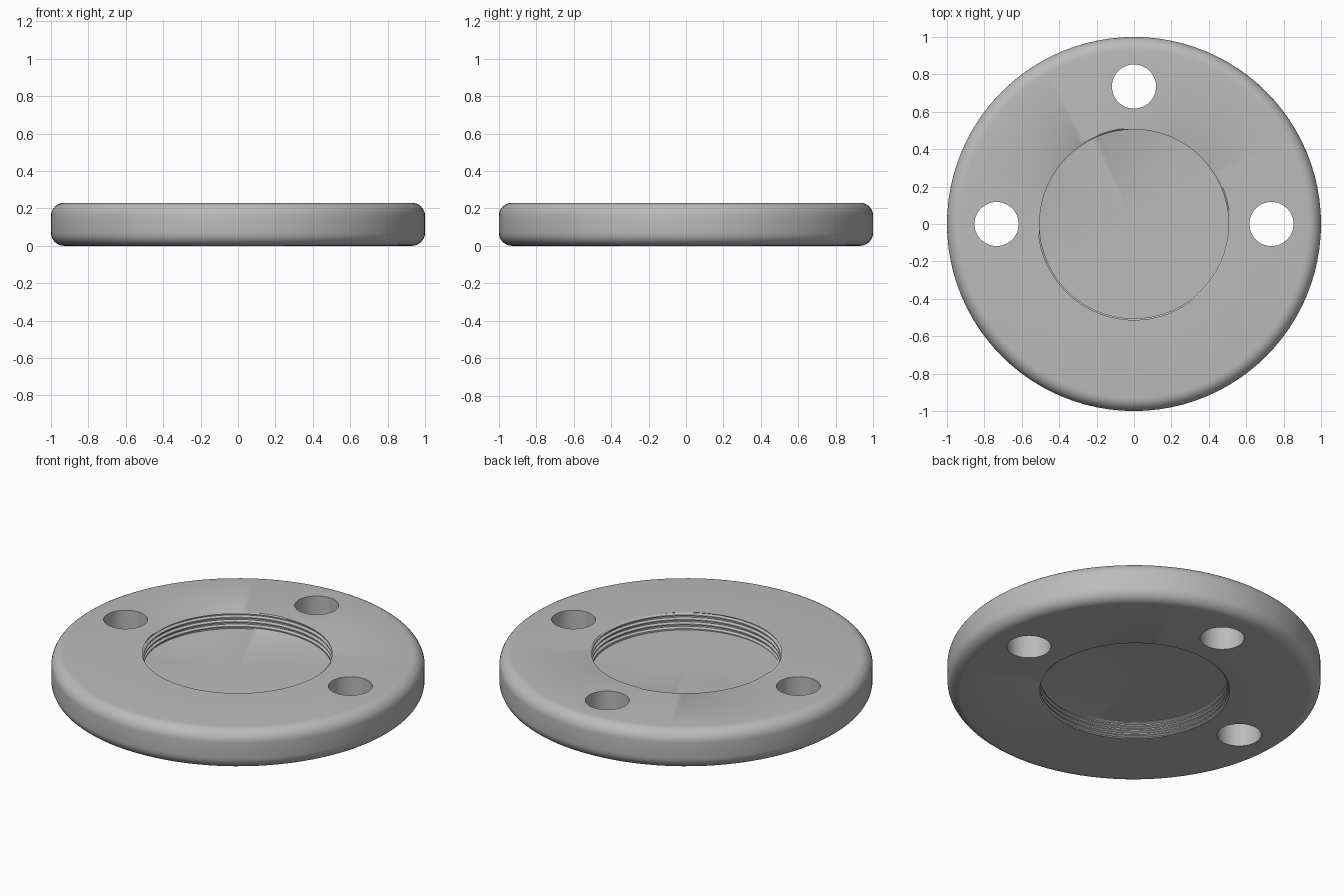
import bpy, bmesh, math

cube = bpy.data.objects.get("Cube")
if cube:
    bpy.data.objects.remove(cube, do_unlink=True)

HEIGHT, FILLET, SEGMENTS = 0.23, 0.07, 96
MOUTH, CREST, ROOT = 0.513, 0.505, 0.52
PITCH, STEPS = 0.027, 4
FLOOR_LOW, FLOOR_HIGH = 0.1, 0.13

grey = bpy.data.materials.new("plain grey")
grey.use_nodes = True
colour = (0.5, 0.5, 0.5, 1)
grey.diffuse_color = colour
grey.node_tree.nodes["Principled BSDF"].inputs["Base Color"].default_value = colour


def thread(turn, low, high, low_radius, high_radius):
    """Section of a helical thread at one angle, kept between two heights."""
    points = []
    for k in range(-2 * STEPS, int(HEIGHT / PITCH + 2) * STEPS):
        z = (k / STEPS + turn) * PITCH
        radius = CREST if k % STEPS < STEPS / 2 else ROOT
        if z <= low:
            points.append((low_radius, low))
        elif z >= high:
            points.append((high_radius, high))
        else:
            points.append((radius, z))
    return points


def fillet(centre_z, start):
    return [(1 - FILLET + FILLET * math.cos(a), centre_z + FILLET * math.sin(a))
            for a in (math.radians(start + 90 * i / 8) for i in range(9))]


def section(turn):
    """Half section from the lower floor, around the rim, to the upper floor."""
    lower = thread(turn, 0, FLOOR_LOW, MOUTH, CREST)[::-1]
    upper = thread(turn, FLOOR_HIGH, HEIGHT, CREST, MOUTH)[::-1]
    rim = fillet(FILLET, -90) + fillet(HEIGHT - FILLET, 0)
    return [(0, FLOOR_LOW)] + lower + rim + upper + [(0, FLOOR_HIGH)]


# Round flange with a threaded recess on both faces
bm = bmesh.new()
columns = []
for i in range(SEGMENTS + 1):
    angle = 2 * math.pi * i / SEGMENTS
    columns.append([bm.verts.new((r * math.cos(angle), r * math.sin(angle), z))
                    for r, z in section(i / SEGMENTS)])
for a, b in zip(columns, columns[1:]):
    for j in range(len(a) - 1):
        bm.faces.new((a[j], b[j], b[j + 1], a[j + 1]))
bmesh.ops.remove_doubles(bm, verts=bm.verts, dist=0.00005)
bmesh.ops.dissolve_degenerate(bm, edges=bm.edges, dist=0.00005)
bmesh.ops.recalc_face_normals(bm, faces=bm.faces)
mesh = bpy.data.meshes.new("threaded_flange")
bm.to_mesh(mesh)
bm.free()
flange = bpy.data.objects.new("threaded_flange", mesh)
bpy.context.collection.objects.link(flange)
mesh.materials.append(grey)

# Three bolt holes: right, left and back
for name, x, y in (("right", -0.735, 0), ("left", 0.735, 0), ("back", 0, 0.735)):
    bpy.ops.mesh.primitive_cylinder_add(vertices=48, radius=0.118, depth=1,
                                        location=(x, y, HEIGHT / 2))
    cutter = bpy.context.object
    cutter.name = name + "_hole_cutter"
    cutter.data.materials.append(grey)
    cut = flange.modifiers.new(name + "_hole", "BOOLEAN")
    cut.operation, cut.solver, cut.object = "DIFFERENCE", "EXACT", cutter
    bpy.context.view_layer.objects.active = flange
    bpy.ops.object.modifier_apply(modifier=cut.name)
    bpy.data.objects.remove(cutter, do_unlink=True)

# Smooth the curved rim while keeping hole and thread edges sharp
bpy.ops.object.select_all(action="DESELECT")
flange.select_set(True)
bpy.context.view_layer.objects.active = flange
bpy.ops.object.shade_smooth_by_angle(angle=math.radians(30))
